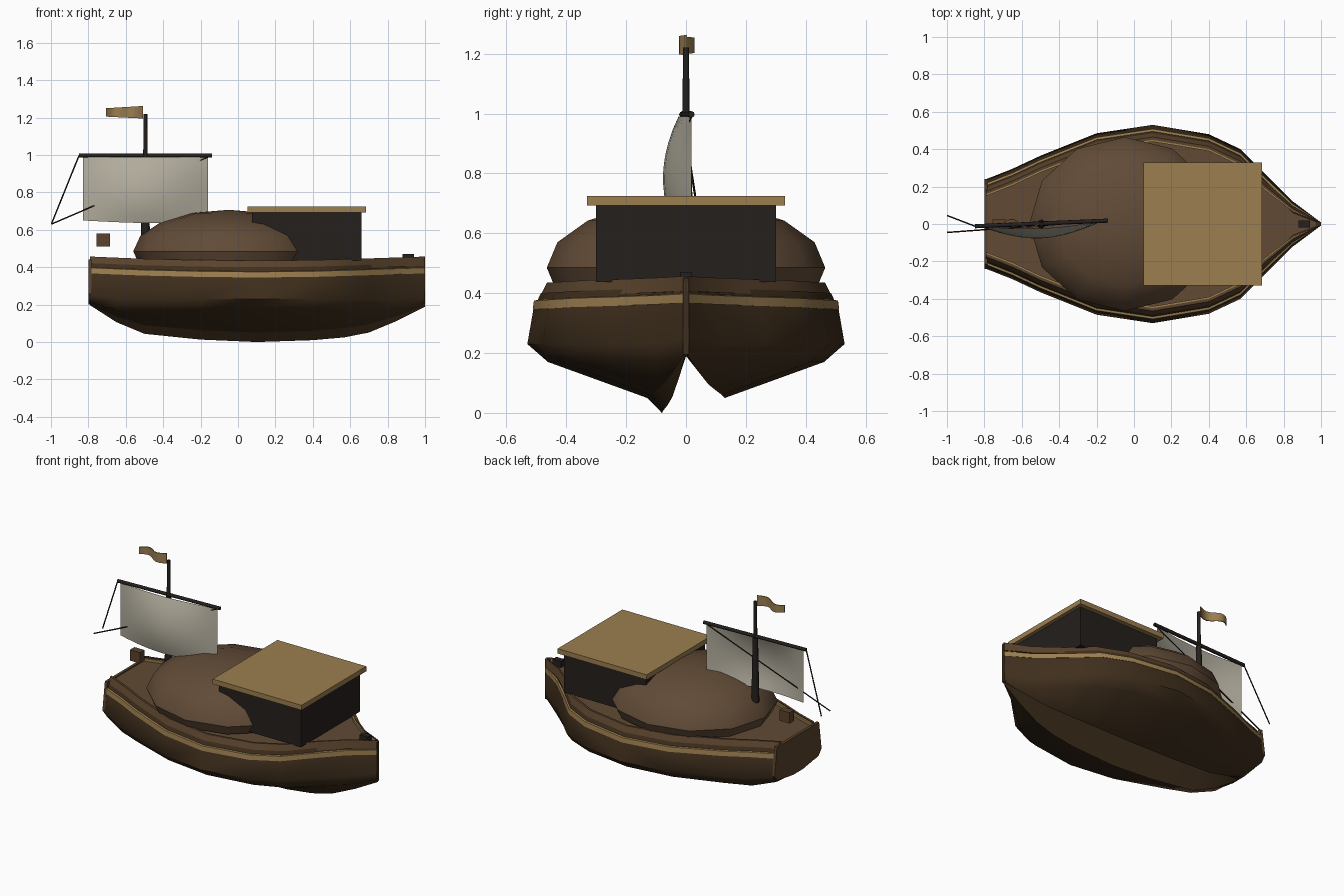
import bpy, bmesh, math
from mathutils import Vector

if "Cube" in bpy.data.objects:
    bpy.data.objects.remove(bpy.data.objects["Cube"])

def material(name, rgb):
    m = bpy.data.materials.new(name)
    m.diffuse_color = (*rgb, 1)
    m.use_nodes = True
    m.node_tree.nodes["Principled BSDF"].inputs["Base Color"].default_value = m.diffuse_color
    return m

HULL = material("dark_timber", (0.05, 0.028, 0.012))
WOOD = material("brown_timber", (0.10, 0.055, 0.025))
DECK = material("deck_timber", (0.12, 0.068, 0.035))
SAND = material("tan_trim", (0.33, 0.21, 0.08))
CLOTH = material("cargo_cloth", (0.12, 0.07, 0.038))
BLACK = material("black_timber", (0.018, 0.014, 0.012))
SAIL = material("sail_cloth", (0.45, 0.42, 0.34))

def finish(name, bm, mat, angle=None):
    bmesh.ops.remove_doubles(bm, verts=bm.verts, dist=1e-5)
    bmesh.ops.recalc_face_normals(bm, faces=bm.faces)
    me = bpy.data.meshes.new(name)
    bm.to_mesh(me)
    bm.free()
    ob = bpy.data.objects.new(name, me)
    bpy.context.collection.objects.link(ob)
    me.materials.append(mat)
    if angle:
        bpy.ops.object.select_all(action='DESELECT')
        ob.select_set(True)
        bpy.context.view_layer.objects.active = ob
        bpy.ops.object.shade_smooth_by_angle(angle=math.radians(angle))
    return ob

def loft(name, rows, mat, angle=None, closed=False):
    bm = bmesh.new()
    vs = [[bm.verts.new(p) for p in r] for r in rows]
    n = len(rows[0])
    for a, b in zip(vs, vs[1:]):
        for i in range(n if closed else n - 1):
            j = (i + 1) % n
            bm.faces.new((a[i], a[j], b[j], b[i]))
    if closed:
        bm.faces.new(vs[0])
        bm.faces.new(vs[-1])
    return finish(name, bm, mat, angle)

def box(name, x, y, z, mat):
    bm = bmesh.new()
    bmesh.ops.create_cube(bm, size=1)
    for v in bm.verts:
        v.co = [(a + b) / 2 + c * (b - a) for (a, b), c in zip((x, y, z), v.co)]
    return finish(name, bm, mat)

def rod(name, a, b, r1, r2, mat, sides=8):
    a, b = Vector(a), Vector(b)
    bm = bmesh.new()
    bmesh.ops.create_cone(bm, cap_ends=True, segments=sides, radius1=r1, radius2=r2, depth=(b - a).length)
    rot = (b - a).to_track_quat('Z', 'Y')
    for v in bm.verts:
        v.co = rot @ v.co + (a + b) / 2
    return finish(name, bm, mat, 50)

# hull stations: x, half width, lower edge y, lower edge z, sheer rise
ST = [(-0.79, .24, .05, .20, .022), (-0.65, .295, .08, .135, .016), (-0.5, .365, .10, .09, .010),
      (-0.2, .485, .12, .063, .003), (0.1, .53, .13, .05, 0), (0.4, .48, .12, .06, .003),
      (0.57, .40, .10, .075, .008), (0.7, .27, .075, .095, .012), (0.85, .12, .04, .14, .017),
      (1.0, .008, .004, .195, .022)]

def keel(yk, zk):
    # lowest edge of the keel flap
    return -yk * .62, zk - .05 * min(1, (.21 - zk) / .13)

def band(name, pts, s, mat):
    # strip swept along the hull: pts are (inset from half width, z)
    rows = [[(x, s * max(w - d * min(1, w / .2), 0.002), z + r) for d, z in pts]
            for x, w, yk, zk, r in ST]
    return loft(name, rows, mat, 40, True)

for s, side in ((-1, "port"), (1, "starboard")):
    # hull shell
    rows = []
    for x, w, yk, zk, r in ST:
        lo = max(.17, zk + .012)
        row = [(yk, zk), (.87 * w, lo), (w, max(.23, lo + .04)),
               (max(w - .02, .005), .345 + r), (max(w - .045, .004), .40 + r)]
        rows.append([(x, s * y, z) for y, z in row])
    loft(side + "_hull", rows, HULL, 50)
    # tan rubbing strake, bulwark and inner trim
    band(side + "_strake", [(.025, .345), (.018, .345), (.022, .375), (.04, .378)], s, SAND)
    band(side + "_bulwark", [(.06, .385), (.04, .385), (.065, .435), (.08, .435)], s, WOOD)
    band(side + "_inner_trim", [(.09, .41), (.07, .41), (.07, .428), (.09, .428)], s, SAND)

# keel flap on the front side, and the hollow between both hull halves
loft("keel_flap", [[(x, -yk, zk), (x, *keel(yk, zk))] for x, w, yk, zk, r in ST], HULL, 50)
loft("keel_hollow", [[(x, *keel(yk, zk)), (x, 0, max(.19, zk)), (x, yk, zk)]
                     for x, w, yk, zk, r in ST], HULL, 50)

# deck
loft("deck", [[(x, s * max(w - .06, .002), .412 + r) for s in (-1, 1)]
              for x, w, yk, zk, r in ST], DECK, 40)

# transom and stem post
loft("transom", [[(x, -.05, .2), (x, .05, .2), (x, .21, .225), (x, .24, .26), (x, .215, .44),
                  (x, -.215, .44), (x, -.24, .26), (x, -.21, .225)] for x in (-.80, -.782)],
     WOOD, None, True)
box("stem_post", (.975, 1.0), (-.01, .01), (.195, .45), HULL)
box("bow_block", (.88, .94), (-.02, .02), (.425, .47), BLACK)
box("stern_block", (-.757, -.685), (-.02, .025), (.51, .58), WOOD)

# covered cargo mound, its fore end running under the cabin
bm = bmesh.new()
bmesh.ops.create_uvsphere(bm, u_segments=12, v_segments=8, radius=1)
for v in bm.verts:
    v.co = (-.05 + v.co.x * .51, v.co.y * .465, .485 + v.co.z * .222)
bmesh.ops.bisect_plane(bm, geom=bm.verts[:] + bm.edges[:] + bm.faces[:],
                       plane_co=(0, 0, .425), plane_no=(0, 0, 1), clear_inner=True)
finish("cargo_mound", bm, CLOTH, 40)

# cabin and roof
box("cabin_walls", (.075, .66), (-.30, .30), (.437, .70), BLACK)
box("cabin_roof", (.05, .685), (-.33, .33), (.693, .725), SAND)

# mast and yard
rod("lower_mast", (-.495, 0, .42), (-.495, 0, .99), .027, .016, BLACK)
rod("top_mast", (-.495, 0, .98), (-.495, 0, 1.22), .012, .010, BLACK)
rod("yard", (-.85, -.012, .997), (-.14, .018, .997), .011, .011, BLACK)

# bellied sail
N, M = 12, 8
rows = []
for j in range(M + 1):
    v = j / M
    row = []
    for i in range(N + 1):
        u = i / N
        belly = math.sin(math.pi * u) * math.sin(math.pi * (.08 + .72 * v)) ** .8
        row.append((-.83 + .67 * u, -.012 + .03 * u - .08 * belly,
                    .99 - v * (.34 + .015 * math.sin(math.pi * u / 1.3))))
    rows.append(row)
loft("sail", rows, SAIL, 60)

# braces running aft from both yard ends
rod("near_brace", (-.85, -.012, .997), (-.998, .045, .63), .004, .004, BLACK, 5)
rod("far_brace", (-.14, .018, .997), (-.998, -.045, .63), .004, .004, BLACK, 5)

# waving pennant
rows = []
for i in range(11):
    u = i / 10
    x, y = -.508 - .197 * u, -.026 * math.sin(2 * math.pi * u) * min(1, .5 + u)
    zt, zb = 1.262 - .012 * u, 1.195 + .01 * u
    rows.append([(x, y - .003, zb), (x, y + .003, zb), (x, y + .003, zt), (x, y - .003, zt)])
loft("pennant", rows, SAND, 40, True)
